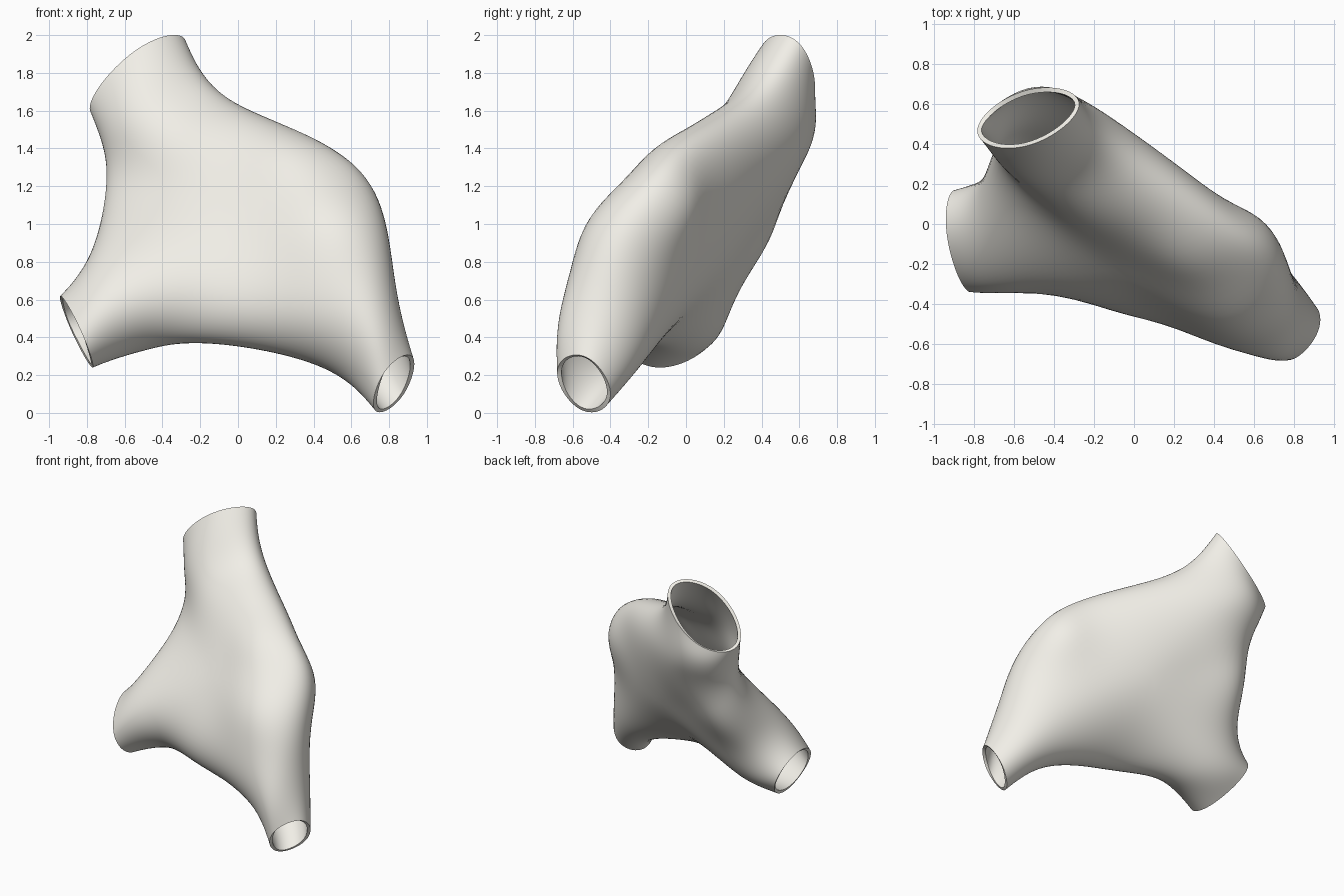
import bpy, bmesh
from math import exp
from mathutils import Vector as V

if "Cube" in bpy.data.objects:
    bpy.data.objects.remove(bpy.data.objects["Cube"])

# Openings in cyclic order: centre, half axis towards next seam, half axis towards front,
# then the neck ring: previous seam, front, next seam, back
legs = [
    ((-.53, .53, 1.785), (.255, .07, .17), (0, -.138, .143),
     [(-.715, .40, 1.42), (-.40, .15, 1.60), (0, .33, 1.63), (-.36, .63, 1.42)]),
    ((.825, -.54, .155), (-.10, -.012, -.14), (-.046, -.14, .065),
     [(.83, -.39, .70), (.60, -.62, .58), (.42, -.38, .26), (.66, -.17, .38)]),
    ((-.855, -.085, .43), (-.085, .05, .19), (.025, -.25, 0),
     [(-.50, -.13, .34), (-.62, -.31, .66), (-.78, .09, .85), (-.60, .21, .50)]),
]
seams = [(.62, -.10, 1.29), (-.15, -.21, .375), (-.70, .28, 1.2)]
middles = [(-.02, -.25, 1.05), (.04, .25, .84)]

# Soft bulges that fill out the body: centre, offset, radius
bulges = [
    ((-.58, .38, 1.08), (0, .10, -.03), .35),
    ((-.66, .30, .92), (0, .05, -.01), .25),
    ((.50, -.40, 1.05), (0, -.12, .03), .36),
    ((.66, -.10, 1.08), (.01, .10, 0), .26),
    ((.25, -.15, 1.38), (0, -.04, .01), .22),
    ((-.10, -.33, .55), (0, -.11, 0), .38),
    ((.40, -.47, .50), (0, -.04, 0), .28),
    ((-.25, .20, 1.64), (0, .04, -.01), .24),
]

# Points the smooth surface must pass through
target = []
for c, u, v, neck in legs:
    c, u, v = V(c), V(u), V(v)
    target += [c - u, c + v, c + u, c - v] + [V(p) for p in neck]
target += [V(p) for p in seams + middles]

# Low-poly cage: three short sleeves joined by a front and a back panel
faces = []
for i in range(3):
    b = i * 8
    for k in range(4):
        j = (k + 1) % 4
        faces.append((b + k, b + j, b + 4 + j, b + 4 + k))
    prev_seam, next_seam = 24 + (i + 2) % 3, 24 + i
    for side, mid in ((5, 27), (7, 28)):
        faces.append((b + side, b + 6, next_seam, mid))
        faces.append((b + 4, b + side, mid, prev_seam))
mesh = bpy.data.meshes.new("three_way_tube")
mesh.from_pydata(target, [], faces)
bm = bmesh.new()
bm.from_mesh(mesh)
bmesh.ops.recalc_face_normals(bm, faces=bm.faces)
bm.verts.ensure_lookup_table()
# the front panel must face forward
if sum(f.normal.y for f in bm.verts[27].link_faces) > 0:
    bmesh.ops.reverse_faces(bm, faces=bm.faces)
bm.to_mesh(mesh)
bm.free()
tube = bpy.data.objects.new("three_way_tube", mesh)
bpy.context.collection.objects.link(tube)

# Subdivide, moving the cage until the smooth surface meets the target points
sub = tube.modifiers.new("smooth", 'SUBSURF')
sub.levels = sub.render_levels = 4
for _ in range(25):
    dg = bpy.context.evaluated_depsgraph_get()
    ev = tube.evaluated_get(dg).data
    delta = [t - ev.vertices[i].co for i, t in enumerate(target)]
    for v, d in zip(mesh.vertices, delta):
        v.co += d * .9
    mesh.update()
    tube.update_tag()
    bpy.context.view_layer.update()

bpy.context.view_layer.objects.active = tube
tube.select_set(True)
bpy.ops.object.modifier_apply(modifier="smooth")

# Body bulges
for v in tube.data.vertices:
    p = v.co.copy()
    for c, off, r in bulges:
        v.co += V(off) * exp(-(p - V(c)).length_squared / r ** 2)
tube.data.update()

# Wall thickness inwards
wall = tube.modifiers.new("wall", 'SOLIDIFY')
wall.thickness = .023
wall.offset = -1
bpy.ops.object.modifier_apply(modifier="wall")
bpy.ops.object.shade_smooth_by_angle()

# Off-white clay
clay = bpy.data.materials.new("clay")
clay.diffuse_color = (.88, .86, .80, 1)
clay.use_nodes = True
clay.node_tree.nodes["Principled BSDF"].inputs["Base Color"].default_value = clay.diffuse_color
tube.data.materials.append(clay)
